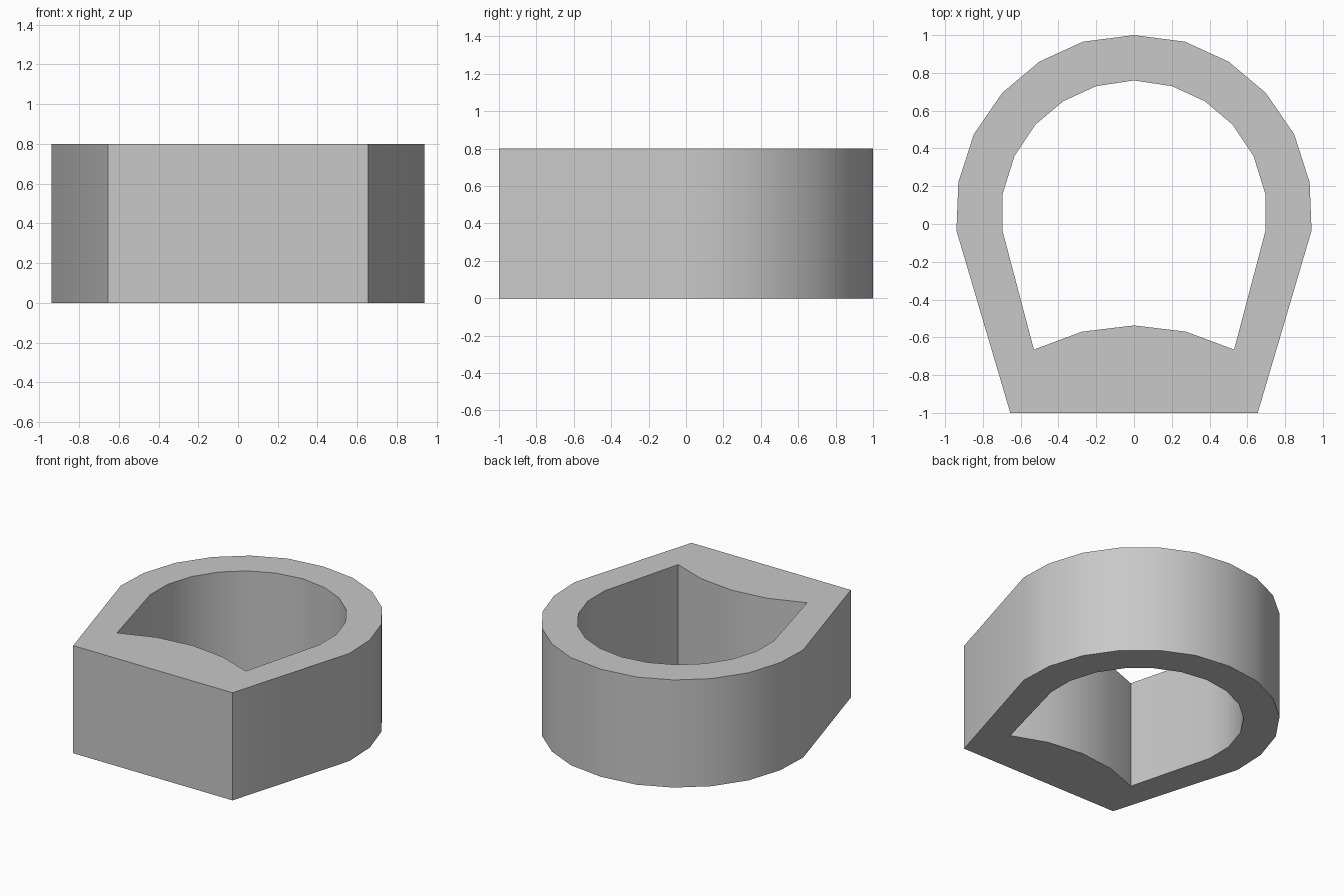
import bpy, bmesh, math
from mathutils import Vector

cube = bpy.data.objects.get("Cube")
if cube:
    bpy.data.objects.remove(cube, do_unlink=True)

HEIGHT = 0.8

# Right-hand halves of the two outlines, from the back centre to the front
OUTER = [(0, 1), (0.27, 0.965), (0.5, 0.86), (0.697, 0.695), (0.848, 0.475),
         (0.93, 0.22), (0.94, -0.035), (0.655, -1)]
INNER = [(0, 0.76), (0.2, 0.73), (0.375, 0.65), (0.523, 0.525), (0.633, 0.36),
         (0.695, 0.16), (0.695, -0.04), (0.53, -0.665), (0.275, -0.57), (0, -0.537)]


def mirrored(half):
    """Close a half outline by reflecting its off-axis points."""
    return half + [(-x, y) for x, y in reversed(half) if x > 0]


def add_loop(bm, points):
    verts = [bm.verts.new((x, y, 0)) for x, y in points]
    return [bm.edges.new((v, verts[(i + 1) % len(verts)])) for i, v in enumerate(verts)]


# Flat ring between the outlines, extruded upward
bm = bmesh.new()
edges = add_loop(bm, mirrored(OUTER)) + add_loop(bm, mirrored(INNER))
bmesh.ops.triangle_fill(bm, use_beauty=True, use_dissolve=False, edges=edges,
                        normal=Vector((0, 0, 1)))
ring = bmesh.ops.extrude_face_region(bm, geom=bm.faces[:], use_keep_orig=True)
top = [g for g in ring["geom"] if isinstance(g, bmesh.types.BMVert)]
bmesh.ops.translate(bm, verts=top, vec=(0, 0, HEIGHT))
bmesh.ops.recalc_face_normals(bm, faces=bm.faces[:])

mesh = bpy.data.meshes.new("band")
bm.to_mesh(mesh)
bm.free()
band = bpy.data.objects.new("band", mesh)
bpy.context.collection.objects.link(band)

# Single light grey
grey = bpy.data.materials.new("light grey")
grey.use_nodes = True
grey.diffuse_color = (0.58, 0.58, 0.58, 1)
grey.node_tree.nodes["Principled BSDF"].inputs["Base Color"].default_value = grey.diffuse_color
mesh.materials.append(grey)

# Smooth curved walls, crisp rims and corners
bpy.ops.object.select_all(action="DESELECT")
band.select_set(True)
bpy.context.view_layer.objects.active = band
bpy.ops.object.shade_smooth_by_angle(angle=math.radians(30))
